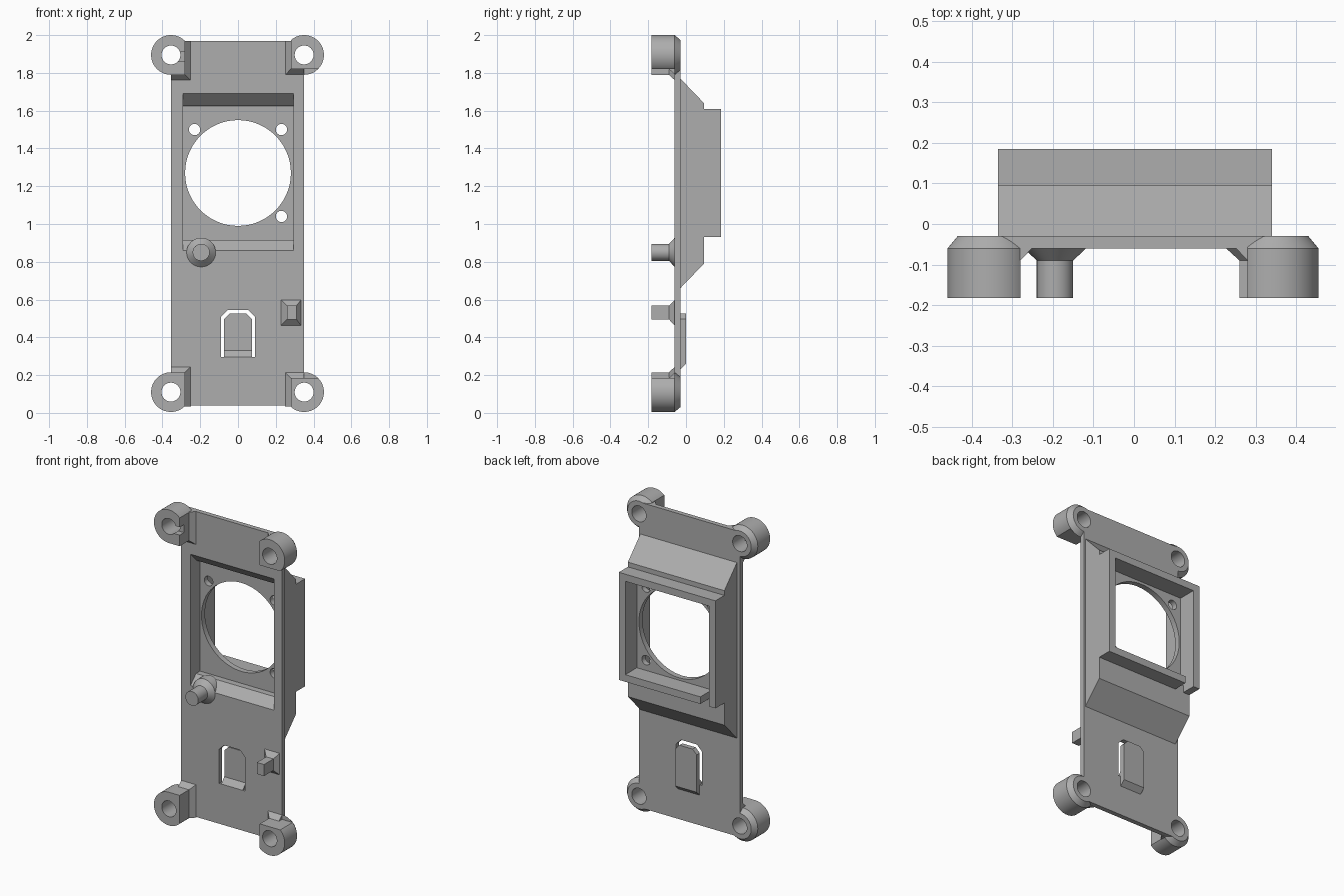
import bpy, bmesh, math

old = bpy.data.objects.get("Cube")
if old:
    bpy.data.objects.remove(old)

grey = bpy.data.materials.new("plain grey")
grey.use_nodes = True
COLOUR = (0.42, 0.42, 0.42, 1)
grey.diffuse_color = COLOUR
grey.node_tree.nodes["Principled BSDF"].inputs["Base Color"].default_value = COLOUR

FRONT, BACK, TIP = -0.06, -0.03, -0.183   # plate faces and stand-off tips
FOOT = -0.09                              # where base flares begin


def loft(name, axis, *rings):
    """Solid through (position, outline) rings stacked along axis x or y."""
    bm = bmesh.new()
    loops = []
    for pos, outline in rings:
        loops.append([bm.verts.new((a, pos, b) if axis == "y" else (pos, a, b))
                      for a, b in outline])
    for low, high in zip(loops, loops[1:]):
        n = len(low)
        for i in range(n):
            j = (i + 1) % n
            bm.faces.new((low[i], low[j], high[j], high[i]))
    bm.faces.new(loops[0][::-1])
    bm.faces.new(loops[-1])
    bmesh.ops.recalc_face_normals(bm, faces=bm.faces)
    mesh = bpy.data.meshes.new(name)
    bm.to_mesh(mesh)
    bm.free()
    mesh.materials.append(grey)
    ob = bpy.data.objects.new(name, mesh)
    bpy.context.collection.objects.link(ob)
    return ob


def rect(x0, x1, z0, z1):
    return [(x0, z0), (x1, z0), (x1, z1), (x0, z1)]


def circle(x, z, r, n=64):
    return [(x + r * math.cos(math.tau * i / n), z + r * math.sin(math.tau * i / n))
            for i in range(n)]


def box(name, x0, x1, y0, y1, z0, z1):
    return loft(name, "y", (y0, rect(x0, x1, z0, z1)), (y1, rect(x0, x1, z0, z1)))


def tube(name, x, z, r, y0, y1):
    return loft(name, "y", (y0, circle(x, z, r)), (y1, circle(x, z, r)))


def combine(ob, tools, operation="DIFFERENCE"):
    """Apply booleans, then discard the tools."""
    bpy.context.view_layer.objects.active = ob
    for tool in tools:
        tool.hide_render = True
        mod = ob.modifiers.new("cut", "BOOLEAN")
        mod.operation, mod.solver, mod.object = operation, "EXACT", tool
        bpy.ops.object.modifier_apply(modifier=mod.name)
        bpy.data.objects.remove(tool)


def cavity():
    """Front pocket with sloped top and bottom."""
    side = [(-0.08, 0.84), (-0.005, 0.915), (0.035, 0.915),
            (0.035, 1.625), (0.005, 1.625), (-0.08, 1.71)]
    return loft("pocket_cutter", "x", (-0.29, side), (0.295, side))


def tab_outline(half, bottom, top, corner):
    return [(-half, bottom), (half, bottom), (half, top - corner),
            (half - corner, top), (corner - half, top), (-half, top - corner)]


corners = [(x, z) for x in (-0.355, 0.35) for z in (0.11, 1.895)]
parts = []

# Back plate with pocket, tab slot and corner holes
plate = box("back_plate", -0.355, 0.35, FRONT, BACK, 0.04, 1.97)
slot = tab_outline(0.09, 0.295, 0.545, 0.035)
combine(plate, [cavity(), loft("slot_cutter", "y", (-0.1, slot), (0.02, slot))]
        + [tube("hole_cutter", x, z, 0.05, -0.3, 0.1) for x, z in corners])
parts.append(plate)

# Fan housing: sloped shell, raised rim, round opening and screw holes
side = [(-0.045, 0.66), (BACK, 0.66), (0.095, 0.79), (0.095, 0.93), (0.185, 0.93),
        (0.185, 1.61), (0.095, 1.61), (0.095, 1.64), (BACK, 1.77), (-0.045, 1.77)]
housing = loft("fan_housing", "x", (-0.335, side), (0.34, side))
screws = [(-0.23, 1.5), (0.23, 1.5), (0.23, 1.04)]
combine(housing, [
    cavity(),
    box("recess_cutter", -0.29, 0.295, 0.07, 0.3, 0.975, 1.565),
    box("cable_notch_cutter", -0.29, -0.23, 0.095, 0.3, 0.8, 1.0),
    tube("fan_cutter", 0, 1.27, 0.28, 0, 0.1)]
    + [tube("screw_cutter", x, z, 0.03, 0, 0.09) for x, z in screws])
parts.append(housing)

# Corner stand-offs, flat on their inner sides, with flared feet
for x, z in corners:
    sx, sz = (1 if x > 0 else -1), (1 if z > 1 else -1)
    flat_x = 0.28 * sx
    flat_z = z - sz * (0.075 if sx > 0 else 0.105)
    name = f"{'upper' if sz > 0 else 'lower'}_{'left' if sx > 0 else 'right'}"

    boss = loft(name + "_standoff", "y", (TIP, circle(x, z, 0.105)),
                (FRONT, circle(x, z, 0.105)), (BACK, circle(x, z, 0.08)))
    xs = sorted((flat_x, x))
    zs = sorted((flat_z, z))
    combine(boss, [box("corner_block", *xs, TIP, FRONT, *zs)], "UNION")
    cuts = [box("side_cutter", *sorted((flat_x, flat_x - 0.2 * sx)), -0.3, 0.1,
                z - 0.3, z + 0.3),
            tube("hole_cutter", x, z, 0.05, -0.3, 0.1)]
    if sx > 0:
        cuts.append(box("flat_cutter", x - 0.3, x + 0.3, -0.3, FRONT,
                        *sorted((flat_z, flat_z - 0.2 * sz))))
    elif sz > 0:
        cuts.append(box("notch_cutter", x, x + 0.3, -0.3, -0.14, 1.86, 1.91))
    combine(boss, cuts)

    edge_z = z + 0.075 * sz
    rings = []
    for y, grow in ((FOOT, 0), (FRONT + 0.002, 0.03)):
        rings.append((y, rect(*sorted((flat_x - grow * sx, x)),
                              *sorted((flat_z - grow * sz, edge_z)))))
    flare = loft(name + "_flare", "y", *rings)
    combine(flare, [tube("hole_cutter", x, z, 0.05, -0.3, 0.1)])
    parts += [boss, flare]

# Round and square locating pegs
px, pz = -0.195, 0.85
parts.append(loft("round_peg", "y", (TIP, circle(px, pz, 0.045)),
                  (FOOT, circle(px, pz, 0.045)), (FRONT, circle(px, pz, 0.077)),
                  (0, circle(px, pz, 0.077))))
stem = rect(0.26, 0.31, 0.495, 0.568)
parts.append(loft("square_peg", "y", (TIP, stem), (FOOT, stem),
                  (FRONT + 0.002, rect(0.225, 0.335, 0.46, 0.6))))

# Spring tab, bent backwards out of its slot
bent = [(FRONT, 0.295), (BACK, 0.33), (BACK, 0.6), (0, 0.6),
        (0, 0.26), (BACK, 0.23), (-0.045, 0.23), (-0.045, 0.295)]
tab = loft("spring_tab", "x", (-0.075, bent), (0.075, bent))
trim = tab_outline(0.076, 0.1, 0.525, 0.03)
combine(tab, [loft("trim", "y", (-0.2, trim), (0.2, trim))], "INTERSECT")
parts.append(tab)

# Round surfaces smooth, edges sharp
bpy.ops.object.select_all(action="DESELECT")
for ob in parts:
    ob.select_set(True)
bpy.context.view_layer.objects.active = plate
bpy.ops.object.shade_smooth_by_angle(angle=math.radians(30))
